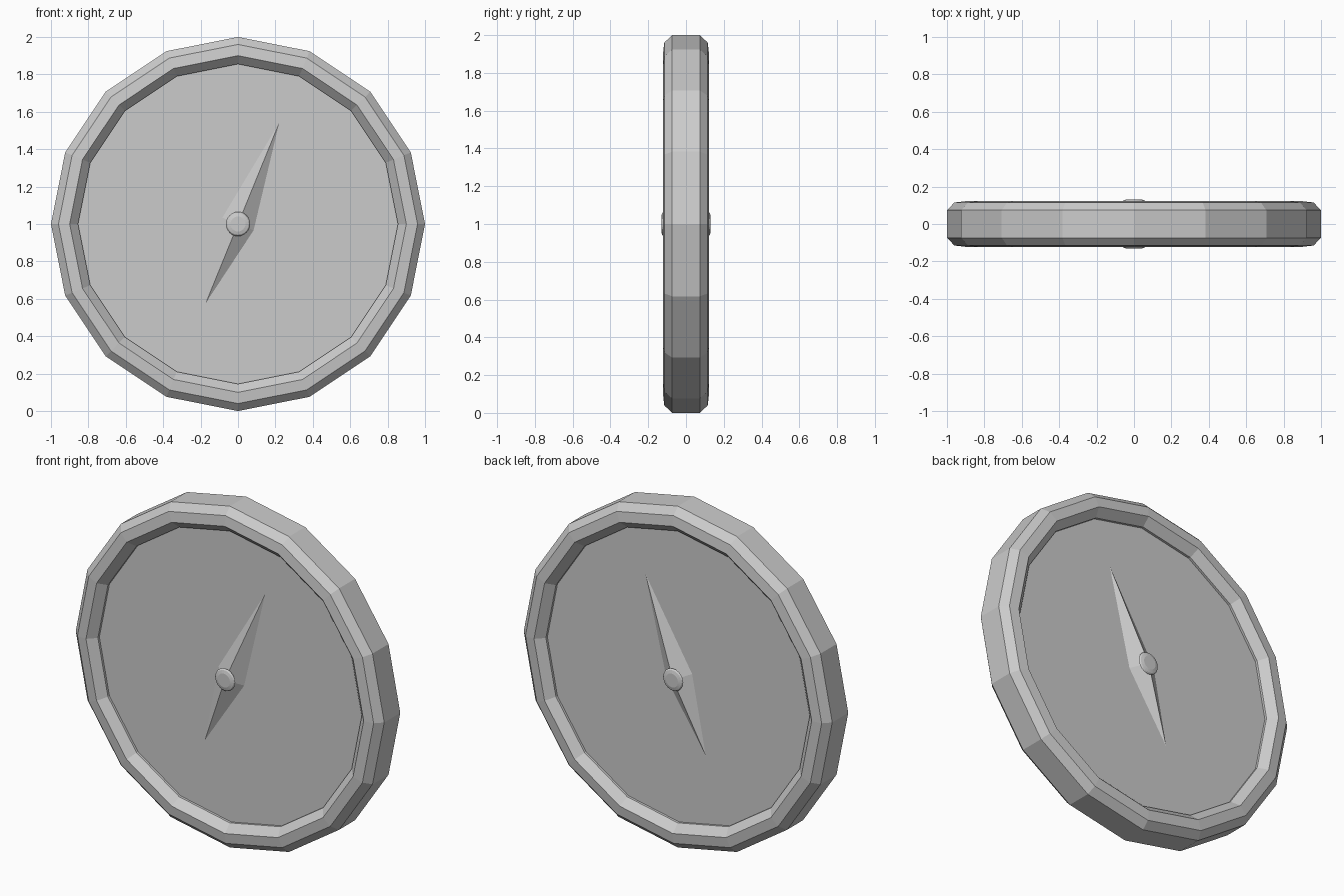
import bpy, bmesh, math
from mathutils import Vector

if "Cube" in bpy.data.objects:
    bpy.data.objects.remove(bpy.data.objects["Cube"])

CENTRE = Vector((0, 0, 1))
DIAL_Y = 0.062          # half thickness of the dial plate


def material(name, rgb):
    m = bpy.data.materials.new(name)
    m.diffuse_color = (*rgb, 1)
    m.use_nodes = True
    m.node_tree.nodes["Principled BSDF"].inputs["Base Color"].default_value = m.diffuse_color
    return m


grey = material("light grey", (0.6, 0.6, 0.6))


def finish(bm, name, mat, smooth=False):
    bmesh.ops.recalc_face_normals(bm, faces=bm.faces)
    for f in bm.faces:
        f.smooth = smooth
    me = bpy.data.meshes.new(name)
    bm.to_mesh(me)
    bm.free()
    me.materials.append(mat)
    ob = bpy.data.objects.new(name, me)
    ob.location = CENTRE
    bpy.context.collection.objects.link(ob)
    return ob


def lathe(name, profile, segments, mat, closed=False, smooth=False):
    """Turn (radius, y) points about the y axis; open profiles get end caps."""
    bm = bmesh.new()
    rings = []
    for r, y in profile:
        ring = []
        for i in range(segments):
            a = 2 * math.pi * i / segments
            ring.append(bm.verts.new((r * math.cos(a), y, r * math.sin(a))))
        rings.append(ring)
    n = len(rings)
    for k in range(n if closed else n - 1):
        a, b = rings[k], rings[(k + 1) % n]
        for i in range(segments):
            j = (i + 1) % segments
            bm.faces.new((a[i], a[j], b[j], b[i]))
    if not closed:
        bm.faces.new(rings[0])
        bm.faces.new(rings[-1])
    return finish(bm, name, mat, smooth)


# Bevelled 16-sided case ring, same on front and back
half = [(1.0, 0.074), (0.96, 0.115), (0.90, 0.122), (0.855, 0.076)]
lathe("case_ring", half + [(r, -y) for r, y in reversed(half)], 16, grey, closed=True)

# Flat dial plate inside the ring
lathe("dial_plate", [(0.86, -DIAL_Y), (0.86, DIAL_Y)], 16, grey)

# Tilted faceted needle, showing on both faces of the dial
along = Vector((0.377, 0, 0.926))
across = Vector((0.926, 0, -0.377))
bm = bmesh.new()
for s in (-1, 1):
    base = Vector((0, s * DIAL_Y, 0))
    for p in (along * 0.583, along * -0.455, across * 0.09, across * -0.09):
        bm.verts.new(p + base)
    bm.verts.new((0, s * 0.122, 0))
bmesh.ops.convex_hull(bm, input=bm.verts)
finish(bm, "needle", grey)

# Low rounded pivot caps on both sides
for s, side in ((-1, "front"), (1, "back")):
    lathe("pivot_cap_" + side,
          [(0.055, s * 0.110), (0.065, s * 0.118), (0.058, s * 0.126), (0.04, s * 0.131)],
          24, grey)
